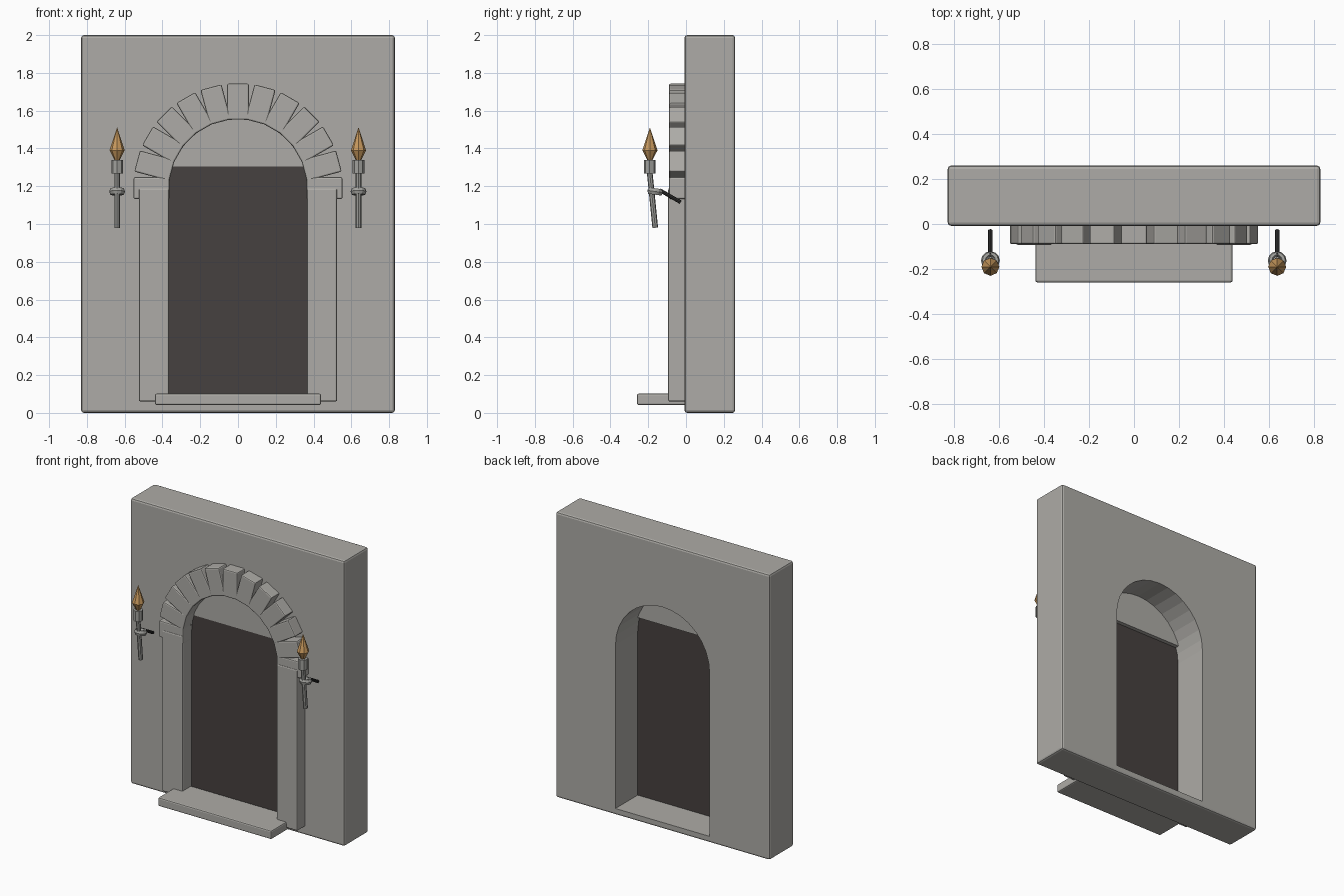
import bpy, bmesh, math
from mathutils import Vector, Matrix

if "Cube" in bpy.data.objects:
    bpy.data.objects.remove(bpy.data.objects["Cube"])


def material(name, rgb):
    m = bpy.data.materials.new(name)
    m.diffuse_color = (*rgb, 1)
    m.use_nodes = True
    m.node_tree.nodes["Principled BSDF"].inputs["Base Color"].default_value = m.diffuse_color
    return m


STONE = material("grey stone", (0.42, 0.41, 0.385))
DARK = material("dark door", (0.062, 0.053, 0.05))
IRON = material("torch grey", (0.36, 0.36, 0.34))
BLACK = material("black iron", (0.03, 0.03, 0.03))
FLAME = material("flame orange", (0.58, 0.32, 0.11))

SPRING = 1.19   # height of the arch centre
RADIUS = 0.365  # opening radius


def finish(name, bm, mat):
    bmesh.ops.recalc_face_normals(bm, faces=bm.faces)
    me = bpy.data.meshes.new(name)
    bm.to_mesh(me)
    bm.free()
    me.materials.append(mat)
    ob = bpy.data.objects.new(name, me)
    bpy.context.collection.objects.link(ob)
    return ob


def box(name, lo, hi, mat, bevel=0.0, matrix=None):
    bm = bmesh.new()
    lo, hi = Vector(lo), Vector(hi)
    bmesh.ops.create_cube(bm, size=1)
    for v in bm.verts:
        v.co = Vector([(lo[i] + hi[i]) / 2 + v.co[i] * (hi[i] - lo[i]) for i in range(3)])
    if bevel:
        bmesh.ops.bevel(bm, geom=bm.edges[:], offset=bevel, segments=2,
                        profile=0.5, affect='EDGES')
    if matrix:
        bm.transform(matrix)
    return finish(name, bm, mat)


def prism(name, outline, y0, y1, mat):
    """Extrude an x-z outline along y."""
    bm = bmesh.new()
    face = bm.faces.new([bm.verts.new((x, y0, z)) for x, z in outline])
    ext = bmesh.ops.extrude_face_region(bm, geom=[face])
    for g in ext["geom"]:
        if isinstance(g, bmesh.types.BMVert):
            g.co.y = y1
    return finish(name, bm, mat)


def arc(r, a0, a1, n):
    return [(r * math.cos(a0 + (a1 - a0) * i / n),
             SPRING + r * math.sin(a0 + (a1 - a0) * i / n)) for i in range(n + 1)]


def rod(name, a, b, r1, r2, sides, mat):
    """Tapered rod between two points."""
    a, b = Vector(a), Vector(b)
    bm = bmesh.new()
    bmesh.ops.create_cone(bm, cap_ends=True, segments=sides, radius1=r1, radius2=r2,
                          depth=(b - a).length)
    rot = (b - a).to_track_quat('Z', 'Y').to_matrix().to_4x4()
    bm.transform(Matrix.Translation((a + b) / 2) @ rot)
    return finish(name, bm, mat)


# Wall with arched opening
wall = box("wall", (-0.83, -0.008, 0), (0.83, 0.26, 2), STONE, 0.014)
outline = [(-RADIUS, 0.045), (RADIUS, 0.045)] + arc(RADIUS, 0, math.pi, 16)
cutter = prism("opening_cutter", outline, -0.3, 0.5, STONE)
cutter.hide_render = True
mod = wall.modifiers.new("opening", 'BOOLEAN')
mod.operation = 'DIFFERENCE'
mod.solver = 'EXACT'
mod.object = cutter
bpy.context.view_layer.objects.active = wall
bpy.ops.object.modifier_apply(modifier=mod.name)
bpy.data.objects.remove(cutter)

# Door panel, and the stone infill above it
box("door_panel", (-0.367, 0.008, 0.044), (0.367, 0.014, 1.31), DARK)
R = RADIUS + 0.004
a = math.asin((1.305 - SPRING) / R)
prism("arch_infill", arc(R, a, math.pi - a, 14), 0.002, 0.042, STONE)

# Doorstep and pillars
box("doorstep", (-0.44, -0.26, 0.042), (0.44, 0.007, 0.102), STONE, 0.009)
for s, side in ((-1, "left"), (1, "right")):
    x0, x1 = sorted((s * 0.365, s * 0.525))
    box("pillar_" + side, (x0, -0.094, 0.06), (x1, 0.0, SPRING), STONE, 0.009)

# Arch stones every 15 degrees
for i in range(13):
    turn = Matrix.Translation((0, 0, SPRING)) @ Matrix.Rotation(-math.radians(15 * i), 4, 'Y')
    box("arch_stone_%d" % (i + 1), (0.362, -0.09, -0.0575), (0.553, 0.0, 0.0575),
        STONE, 0.008, turn)

# Wall torches
for x, side in ((-0.64, "left"), (0.638, "right")):
    rod("torch_handle_" + side, (x, -0.163, 0.98), (x, -0.193, 1.28), 0.015, 0.015, 8, IRON)
    rod("torch_cup_" + side, (x, -0.192, 1.267), (x, -0.192, 1.34), 0.031, 0.031, 8, IRON)
    rod("flame_base_" + side, (x, -0.191, 1.335), (x, -0.191, 1.39), 0.012, 0.04, 8, FLAME)
    rod("flame_tip_" + side, (x, -0.191, 1.39), (x, -0.191, 1.512), 0.04, 0.0, 8, FLAME)
    rod("torch_bracket_" + side, (x, -0.028, 1.115), (x, -0.14, 1.18), 0.01, 0.01, 8, BLACK)
    bpy.ops.mesh.primitive_torus_add(major_segments=12, minor_segments=6, major_radius=0.029,
                                     minor_radius=0.013, location=(x, -0.163, 1.172),
                                     rotation=(math.radians(-8), 0, 0))
    ring = bpy.context.object
    ring.name = "torch_ring_" + side
    ring.scale.z = 1.5
    ring.data.materials.append(IRON)
